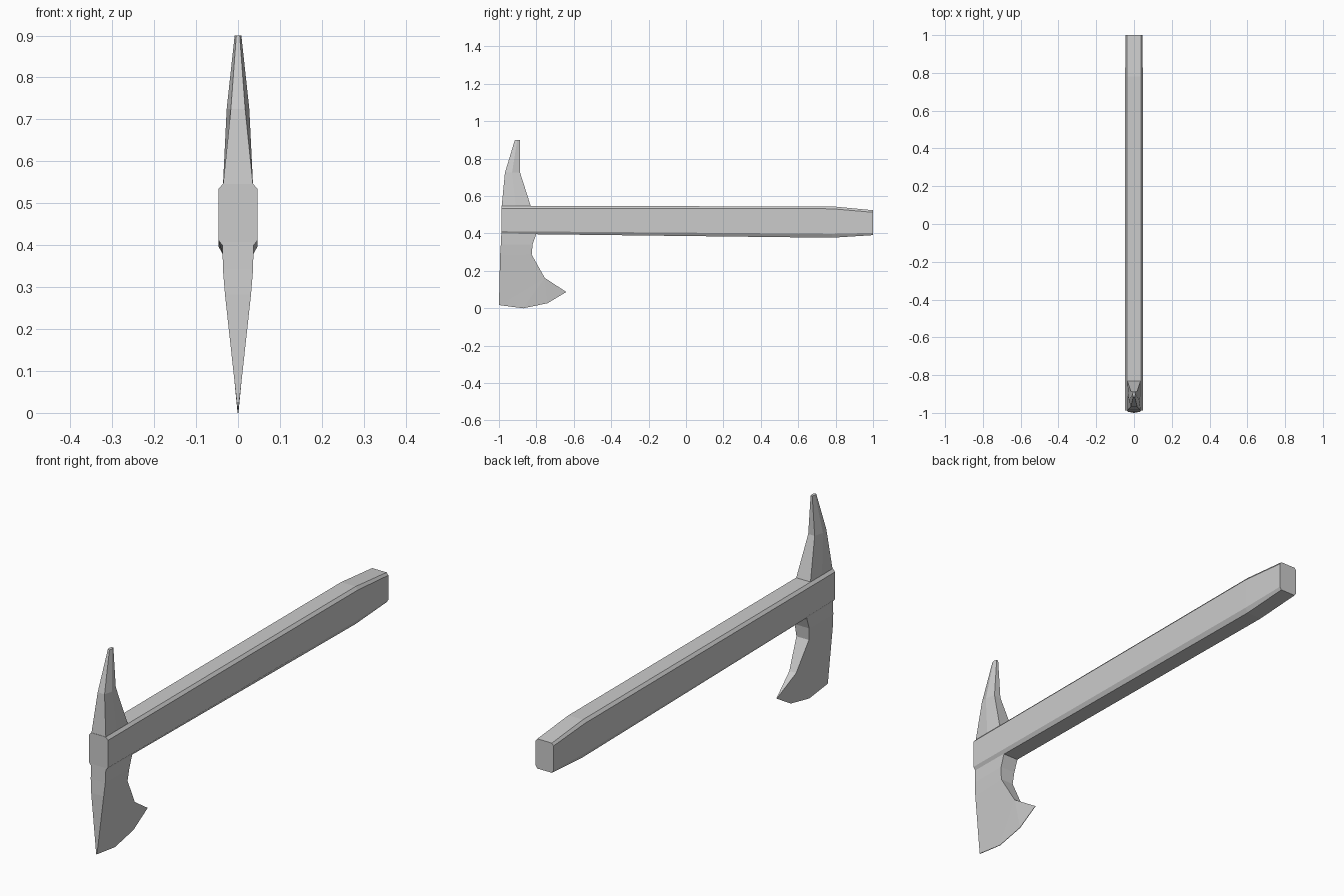
import bpy, bmesh

if "Cube" in bpy.data.objects:
    bpy.data.objects.remove(bpy.data.objects["Cube"])


def finish(name, bm):
    bmesh.ops.recalc_face_normals(bm, faces=bm.faces)
    mesh = bpy.data.meshes.new(name)
    bm.to_mesh(mesh)
    bm.free()
    obj = bpy.data.objects.new(name, mesh)
    bpy.context.collection.objects.link(obj)


def loft(name, rings):
    """Skin a stack of closed rings and cap both ends."""
    bm = bmesh.new()
    loops = [[bm.verts.new(p) for p in ring] for ring in rings]
    n = len(loops[0])
    for a, b in zip(loops, loops[1:]):
        for i in range(n):
            j = (i + 1) % n
            bm.faces.new((a[i], a[j], b[j], b[i]))
    bm.faces.new(loops[0])
    bm.faces.new(loops[-1])
    finish(name, bm)


# Handle: chamfered octagonal section, slightly deeper towards the tapered butt
def handle_ring(y, w, wc, bottom, low, high, top):
    half = [(wc, bottom), (w, low), (w, high), (wc, top)]
    return [(x, y, z) for x, z in half] + [(-x, y, z) for x, z in reversed(half)]


loft("handle", [
    handle_ring(-0.987, 0.047, 0.036, 0.398, 0.412, 0.534, 0.546),
    handle_ring(0.78, 0.047, 0.036, 0.377, 0.398, 0.532, 0.545),
    handle_ring(1.0, 0.044, 0.036, 0.391, 0.403, 0.513, 0.524),
])


# Spike: six-sided tapering section with a ridge on each side
def spike_ring(z, front, mid, back, wf, wm, wb):
    half = [(wf, front), (wm, mid), (wb, back)]
    return [(x, y, z) for x, y in half] + [(-x, y, z) for x, y in reversed(half)]


loft("spike", [
    spike_ring(0.54, -0.986, -0.91, -0.828, 0.036, 0.036, 0.036),
    spike_ring(0.725, -0.968, -0.93, -0.887, 0.017, 0.027, 0.016),
    spike_ring(0.90, -0.915, -0.902, -0.887, 0.004, 0.008, 0.004),
])

# Blade: side outline as (y, z, half thickness), thinning to the cutting edge
outline = [
    (-0.987, 0.41, 0.037), (-0.990, 0.345, 0.036), (-0.994, 0.285, 0.031),
    (-1.0, 0.02, 0.002), (-0.87, 0.003, 0.001), (-0.74, 0.03, 0.001),
    (-0.64, 0.09, 0.001), (-0.755, 0.165, 0.017), (-0.825, 0.29, 0.031),
    (-0.82, 0.345, 0.036), (-0.797, 0.41, 0.037),
]
side_faces = [(0, 1, 9, 10), (1, 2, 8, 9), (2, 3, 7, 8),
              (3, 4, 7), (4, 5, 7), (5, 6, 7)]
bm = bmesh.new()
right = [bm.verts.new((w, y, z)) for y, z, w in outline]
left = [bm.verts.new((-w, y, z)) for y, z, w in outline]
for side in (right, left):
    for f in side_faces:
        bm.faces.new([side[i] for i in f])
for i in range(len(outline)):
    j = (i + 1) % len(outline)
    bm.faces.new((right[i], right[j], left[j], left[i]))
bmesh.ops.translate(bm, verts=bm.verts, vec=(0, 0, -0.003))
finish("axe_blade", bm)
